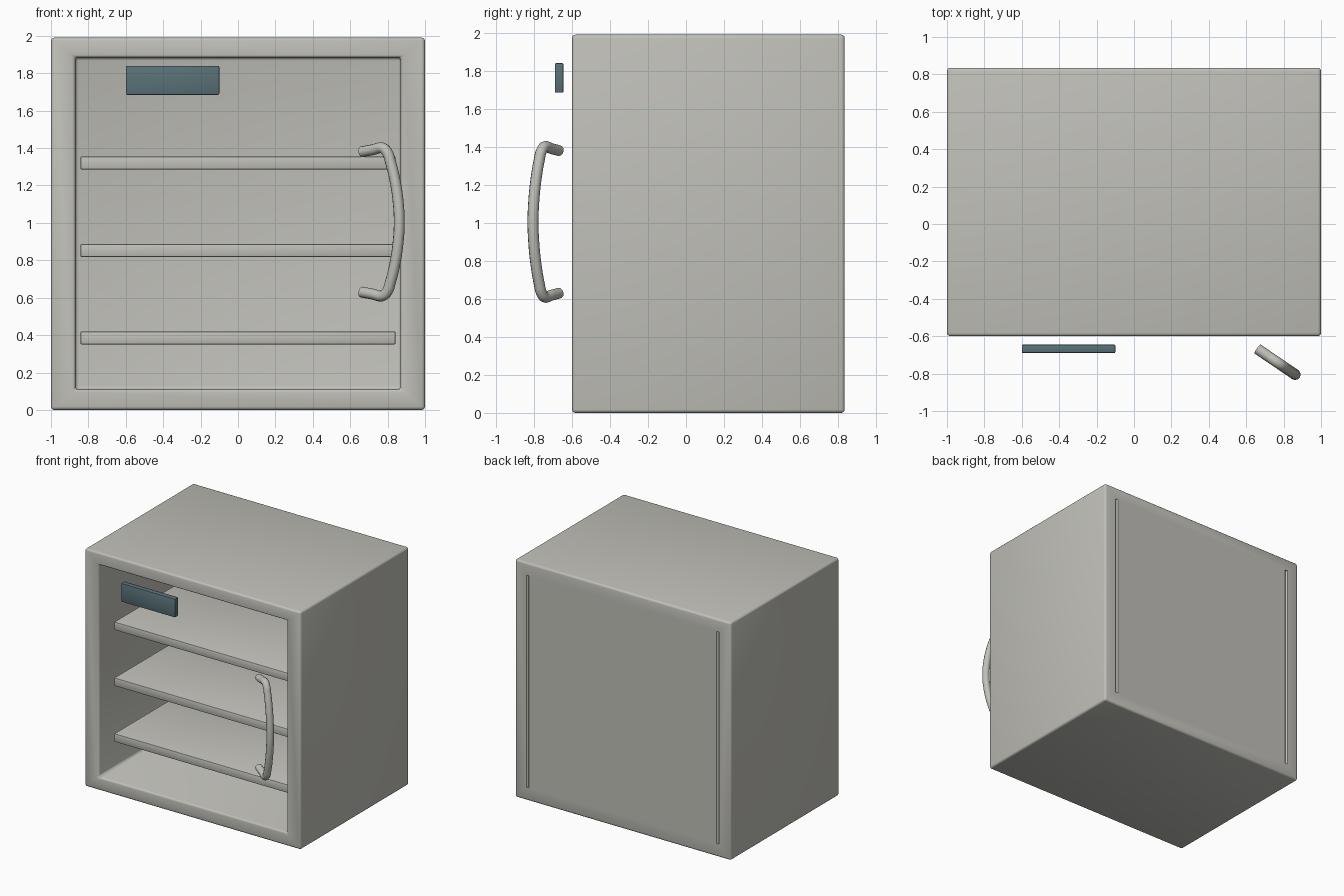
import bpy
import math
from mathutils import Vector

start = bpy.data.objects.get("Cube")
if start:
    bpy.data.objects.remove(start, do_unlink=True)


def make_material(name, rgb):
    mat = bpy.data.materials.new(name)
    mat.use_nodes = True
    mat.diffuse_color = (*rgb, 1)
    mat.node_tree.nodes["Principled BSDF"].inputs["Base Color"].default_value = (*rgb, 1)
    return mat


warm_grey = make_material("warm grey", (0.53, 0.525, 0.485))
slate_teal = make_material("slate teal", (0.10, 0.17, 0.19))


def activate(obj):
    bpy.ops.object.select_all(action='DESELECT')
    obj.select_set(True)
    bpy.context.view_layer.objects.active = obj


def box(name, low, high, mat=warm_grey, turn=0):
    low, high = Vector(low), Vector(high)
    bpy.ops.mesh.primitive_cube_add(size=1, location=(low + high) / 2)
    obj = bpy.context.object
    obj.name = name
    obj.scale = high - low
    bpy.ops.object.transform_apply(location=False, rotation=False, scale=True)
    obj.rotation_euler.z = turn
    obj.data.materials.append(mat)
    return obj


def carve(obj, cutter):
    mod = obj.modifiers.new("carve", 'BOOLEAN')
    mod.operation = 'DIFFERENCE'
    mod.solver = 'EXACT'
    mod.object = cutter
    activate(obj)
    bpy.ops.object.modifier_apply(modifier=mod.name)
    bpy.data.objects.remove(cutter, do_unlink=True)


def soften(obj, width, segments=3):
    mod = obj.modifiers.new("rounded edges", 'BEVEL')
    mod.width = width
    mod.segments = segments
    mod.limit_method = 'ANGLE'
    activate(obj)
    bpy.ops.object.modifier_apply(modifier=mod.name)
    bpy.ops.object.shade_smooth_by_angle(angle=math.radians(35))


# Hollow cabinet, open at the front
cabinet = box("cabinet_body", (-1, -0.6, 0), (1, 0.835, 1.99))
carve(cabinet, box("cavity", (-0.87, -0.8, 0.11), (0.87, 0.73, 1.885)))
soften(cabinet, 0.018)

# Upright grooves on the back
for x in (-0.88, 0.88):
    carve(cabinet, box("groove", (x - 0.008, 0.827, 0.11), (x + 0.008, 0.843, 1.885),
                       turn=math.pi / 4))

# Shelves
for name, top in (("lower", 0.42), ("middle", 0.887), ("upper", 1.355)):
    shelf = box(name + "_shelf", (-0.843, -0.435, top - 0.07), (0.843, 0.725, top))
    soften(shelf, 0.008, 2)

# Display plate floating at the front
display = box("display_panel", (-0.6, -0.69, 1.685), (-0.1, -0.645, 1.84), slate_teal)
soften(display, 0.006, 2)

# Bowed handle: (reach outward, height from its middle), mirrored top to bottom
half = [(0, 0.375), (0.3, 0.386), (0.56, 0.395), (0.68, 0.372),
        (0.77, 0.32), (0.88, 0.23), (0.97, 0.11)]
path = half + [(1, 0)] + [(u, -h) for u, h in reversed(half)]
root, tip = Vector((0.66, -0.668, 1.005)), Vector((0.862, -0.805, 1.005))
curve = bpy.data.curves.new("handle", 'CURVE')
curve.dimensions = '3D'
curve.bevel_depth = 0.029
curve.bevel_resolution = 4
curve.resolution_u = 6
curve.use_fill_caps = True
spline = curve.splines.new('BEZIER')
spline.bezier_points.add(len(path) - 1)
for point, (reach, height) in zip(spline.bezier_points, path):
    point.co = root.lerp(tip, reach) + Vector((0, 0, height))
    point.handle_left_type = point.handle_right_type = 'AUTO'
handle = bpy.data.objects.new("door_handle", curve)
bpy.context.collection.objects.link(handle)
curve.materials.append(warm_grey)
activate(handle)
bpy.ops.object.convert(target='MESH')
bpy.ops.object.shade_smooth_by_angle(angle=math.radians(40))
